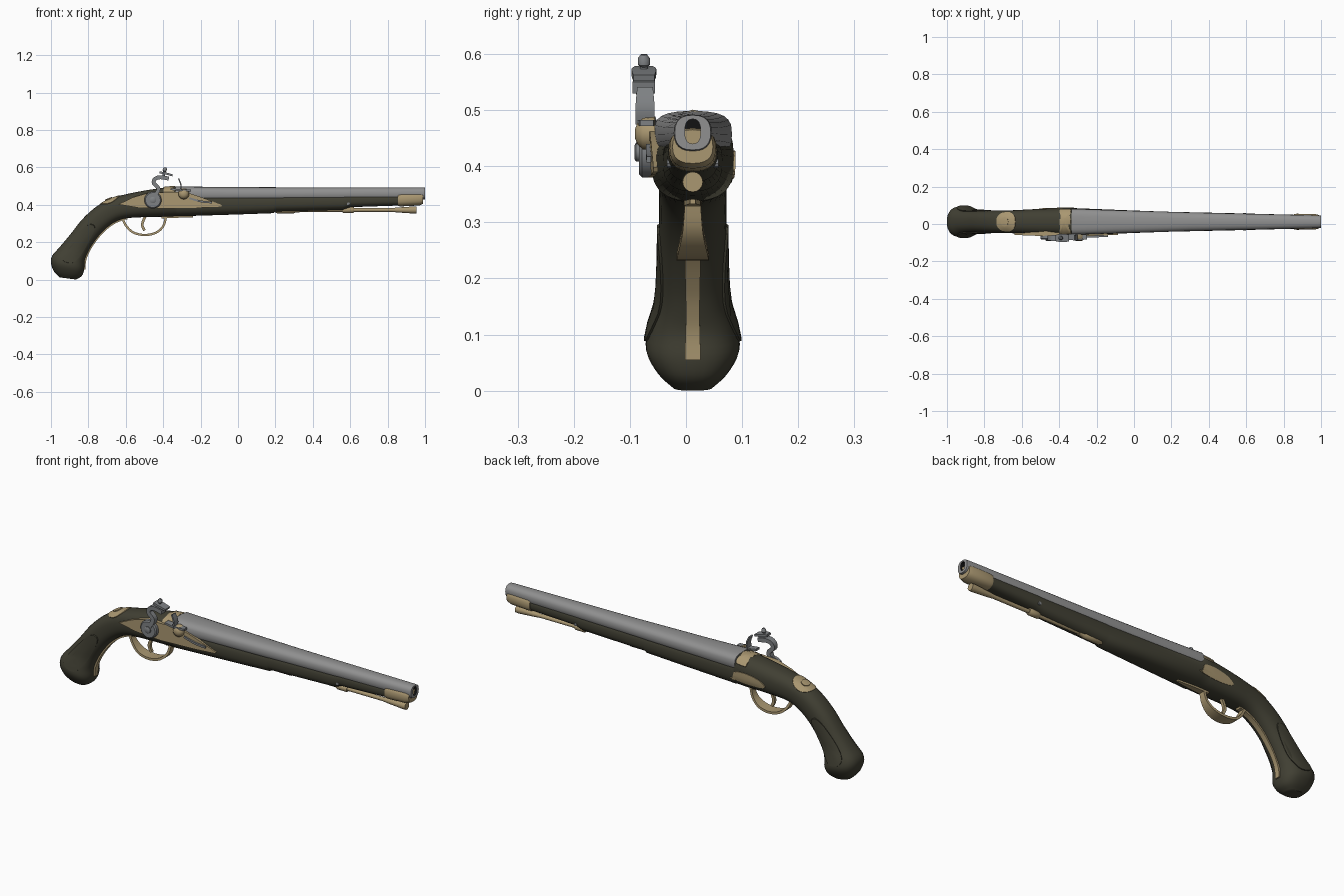
import bpy, bmesh, math
from mathutils import Vector

old = bpy.data.objects.get("Cube")
if old:
    bpy.data.objects.remove(old, do_unlink=True)

MID = 0.012  # centre line of stock and barrel


def material(name, rgb):
    m = bpy.data.materials.new(name)
    m.use_nodes = True
    m.diffuse_color = (*rgb, 1)
    m.node_tree.nodes["Principled BSDF"].inputs["Base Color"].default_value = (*rgb, 1)
    return m


WOOD = material("dark_wood", (0.052, 0.05, 0.033))
BRASS = material("dull_brass", (0.4, 0.31, 0.165))
STEEL = material("barrel_steel", (0.28, 0.28, 0.28))
IRON = material("lock_iron", (0.21, 0.22, 0.23))
BLACK = material("bore_black", (0.006, 0.006, 0.006))


def finish(name, bm, mats, angle=40):
    bmesh.ops.recalc_face_normals(bm, faces=bm.faces)
    me = bpy.data.meshes.new(name)
    bm.to_mesh(me)
    bm.free()
    ob = bpy.data.objects.new(name, me)
    bpy.context.collection.objects.link(ob)
    for m in mats:
        me.materials.append(m)
    bpy.ops.object.select_all(action="DESELECT")
    ob.select_set(True)
    bpy.context.view_layer.objects.active = ob
    bpy.ops.object.shade_smooth_by_angle(angle=math.radians(angle))
    return ob


def loft(name, rings, mat, dark_from=None, angle=40):
    bm = bmesh.new()
    vs = [[bm.verts.new(p) for p in r] for r in rings]
    n = len(vs[0])
    for k, (a, b) in enumerate(zip(vs, vs[1:])):
        for i in range(n):
            f = bm.faces.new((a[i], a[(i + 1) % n], b[(i + 1) % n], b[i]))
            f.material_index = int(dark_from is not None and k >= dark_from)
    bm.faces.new(vs[0])
    bm.faces.new(vs[-1]).material_index = int(dark_from is not None)
    return finish(name, bm, [mat, BLACK], angle)


def power(v, n):
    return math.copysign(abs(v) ** (2 / n), v)


def section(top, bottom, hw, a, n=2.5, lift=0.0):
    """Point on a rounded section spanning two (x, z) points."""
    mid, half = (top + bottom) / 2, (top - bottom) / 2
    p = mid + half * power(math.cos(a), n) * (1 + lift / half.length)
    return Vector((p.x, MID + (hw + lift) * power(math.sin(a), n), p.y))


def circle(n):
    return [2 * math.pi * i / n for i in range(n)]


def smooth(pts, steps):
    pts = [Vector(p) for p in pts]
    out = []
    for i in range(len(pts) - 1):
        a, b = pts[i], pts[i + 1]
        ta = (b - pts[max(i - 1, 0)]) / 2
        tb = (pts[min(i + 2, len(pts) - 1)] - a) / 2
        for s in range(steps):
            t = s / steps
            out.append(a * (2*t**3 - 3*t**2 + 1) + ta * (t**3 - 2*t**2 + t)
                       + b * (3*t**2 - 2*t**3) + tb * (t**3 - t**2))
    return out + [pts[-1]]


# Stock: top x, z, bottom x, z, half width
REAR = smooth([
    (-.955, .012, -.865, 0, .035), (-.985, .045, -.835, .02, .062),
    (-1, .09, -.822, .055, .083), (-.993, .128, -.82, .1, .079),
    (-.955, .172, -.805, .14, .066), (-.9, .237, -.78, .185, .061),
    (-.83, .325, -.73, .25, .06), (-.75, .395, -.67, .3, .06),
    (-.66, .44, -.61, .325, .062), (-.52, .472, -.52, .333, .068),
    (-.38, .494, -.38, .336, .073)], 4)
FRONT = [Vector(p) for p in (
    (-.335, .497, -.335, .338, .073), (-.325, .463, -.325, .338, .073),
    (0, .46, 0, .348, .06), (.19, .459, .19, .355, .053), (.2, .459, .2, .363, .053),
    (.56, .458, .56, .372, .045), (.6, .458, .6, .387, .044), (.87, .457, .87, .396, .037))]
STOCK = REAR + FRONT


def on_stock(t, a, lift=0.0):
    i = min(int(t), len(STOCK) - 2)
    s = STOCK[i].lerp(STOCK[i + 1], t - i)
    return section(Vector(s[0:2]), Vector(s[2:4]), s[4], a, lift=lift)


loft("stock", [[on_stock(i, a) for a in circle(32)] for i in range(len(STOCK))], WOOD)


def patch(name, t0, a0, rt, ra, lift, mat, shape=2.0):
    """Shallow domed plate that follows the stock."""
    bm = bmesh.new()
    rows = []
    for r, h in ((1, -.003), (.97, lift), (.6, lift), (.2, lift)):
        rows.append([bm.verts.new(on_stock(t0 + rt * r * power(math.cos(a), shape),
                                           a0 + ra * r * power(math.sin(a), shape), h))
                     for a in circle(24)])
    for a, b in zip(rows, rows[1:]):
        for i in range(24):
            j = (i + 1) % 24
            bm.faces.new((a[i], a[j], b[j], b[i]))
    bm.faces.new(rows[0])
    bm.faces.new(rows[-1])
    finish(name, bm, [mat])


# Fitted plates on the stock
patch("wrist_inlay", 30.8, 0, 2.1, 0.95, .003, BRASS)
patch("wrist_inlay_boss", 30.8, 0, .8, 0.3, .007, BRASS)
patch("breech_tang", 40.1, 0, .85, 1.1, .004, BRASS, 8)
patch("side_plate", 39.2, 1.75, 2.9, 0.3, .003, BRASS)
for side, label in ((1, "left"), (-1, "right")):
    patch(label + "_butt_ear", 17, side * 1.6, 7.5, 0.6, .004, WOOD)


# Barrel with bore, and fore-end cap
def upright(x, z, hw, hh, n=2.5, count=24):
    return [section(Vector((x, z + hh)), Vector((x, z - hh)), hw, a, n) for a in circle(count)]


loft("barrel", [upright(-.335, .457, .07, .041, 3), upright(-.1, .457, .062, .038, 2.8),
                upright(.3, .457, .05, .036), upright(.985, .459, .034, .033),
                upright(1, .46, .032, .031), upright(1, .462, .014, .022),
                upright(.9, .462, .014, .022)], STEEL, dark_from=5)
loft("fore_end_cap", [upright(.855, .429, .041, .036), upright(.87, .429, .043, .038),
                      upright(.97, .432, .041, .036), upright(.99, .435, .036, .03)], BRASS)


# Round parts along an axis
def turned(name, start, axis, profile, mat, count=16):
    axis = Vector(axis).normalized()
    u = axis.orthogonal().normalized()
    v = axis.cross(u)
    loft(name, [[Vector(start) + axis * d + (u * math.cos(a) + v * math.sin(a)) * r
                 for a in circle(count)] for d, r in profile], mat)


ROD = (0, MID, .372)
turned("ramrod", ROD, (1, 0, 0),
       [(.3, .01), (.82, .01), (.85, .013), (.94, .019), (.955, .018)], BRASS)
turned("rear_ramrod_pipe", ROD, (1, 0, 0),
       [(.19, .009), (.21, .018), (.3, .018), (.305, .014), (.33, .013)], BRASS)
turned("front_ramrod_pipe", ROD, (1, 0, 0),
       [(.56, .014), (.565, .017), (.615, .017), (.62, .014)], BRASS)
turned("barrel_pin", (.59, MID - .046, .405), (0, 1, 0), [(0, .008), (.092, .008)], IRON, 8)


# Flat bars swept in the side plane: points are x, z, half width
def band(name, pts, thick, mat, y=MID, steps=4):
    pts = smooth(pts, steps)
    rings = []
    for i, p in enumerate(pts):
        d = pts[min(i + 1, len(pts) - 1)] - pts[max(i - 1, 0)]
        nrm = Vector((-d.y, 0, d.x)).normalized() * thick / 2
        c = Vector((p.x, y, p.y))
        w = Vector((0, p.z, 0))
        rings.append([c + nrm + w, c + nrm - w, c - nrm - w, c - nrm + w])
    loft(name, rings, mat)


band("trigger_guard", [(-.62, .335, .014), (-.6, .29, .018), (-.56, .252, .026),
                       (-.5, .238, .029), (-.44, .25, .026), (-.4, .285, .018),
                       (-.385, .335, .014)], .012, BRASS)
band("guard_finial", [(-.41, .333, .016), (-.33, .336, .014), (-.24, .339, .005)], .012, BRASS)
band("grip_strap", [(-.59, .326, .014), (-.61, .325, .014), (-.67, .299, .014), (-.73, .249, .014),
                    (-.78, .184, .013), (-.804, .14, .012), (-.818, .1, .013),
                    (-.822, .055, .014)], .012, BRASS)
band("trigger", [(-.495, .34, .008), (-.512, .295, .007), (-.5, .262, .006)], .014, BRASS)


# Lock plate follows the side of the stock
def lock_y(x):
    return MID - .073 + (.04 * max(0, -.4 - x) + .037 * max(0, x + .35))


outline = [(-.64, .402), (-.56, .44), (-.47, .466), (-.28, .468), (-.2, .442),
           (-.085, .398), (-.09, .39), (-.2, .384), (-.4, .38), (-.54, .385)]
loft("lock_plate", [[Vector((x, lock_y(x) + d, z)) for x, z in outline] for d in (.03, -.007)],
     BRASS, angle=20)

# Pan, striking plate and its spring
turned("flash_pan", (-.29, -.055, .458), (0, -1, 0),
       [(0, .03), (.022, .028), (.032, .018), (.036, .008)], BRASS)
band("frizzen", [(-.31, .475, .017), (-.305, .505, .017), (-.318, .54, .014)], .007, IRON, -.073)
band("frizzen_foot", [(-.36, .484, .015), (-.31, .478, .017), (-.25, .477, .012)], .01, IRON, -.07)
band("frizzen_spring", [(-.26, .435, .005), (-.2, .418, .005), (-.14, .412, .004)],
     .01, IRON, -.066)

# Cock: base disc, curved neck, jaws and clamp screw
HY = -.075
turned("cock_base", (-.455, -.062, .425), (0, -1, 0),
       [(0, .046), (.016, .046), (.022, .04)], IRON, 20)
turned("cock_screw", (-.455, -.08, .425), (0, -1, 0), [(0, .017), (.009, .017), (.012, .012)], IRON)
band("cock_neck", [(-.445, .445, .013), (-.425, .485, .013), (-.45, .515, .013),
                   (-.443, .538, .014), (-.415, .547, .017), (-.37, .54, .02)], .021, IRON, HY)
band("upper_jaw", [(-.42, .573, .016), (-.39, .568, .022), (-.35, .557, .019)], .011, IRON, HY)
turned("jaw_screw", (-.4, HY, .54), (.18, 0, 1),
       [(0, .007), (.038, .007), (.042, .011), (.053, .011), (.06, .006)], IRON, 10)
